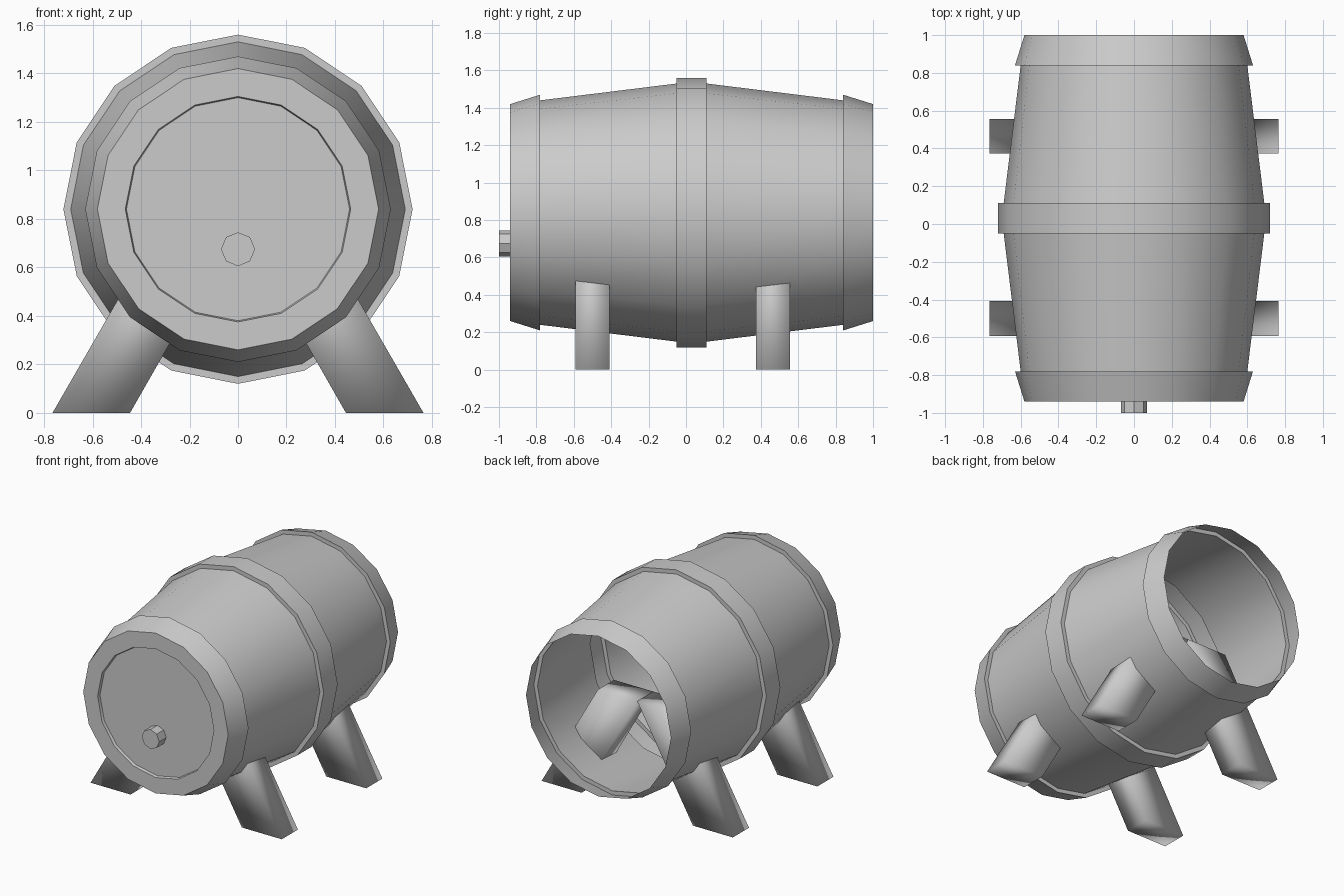
import bpy, math

if "Cube" in bpy.data.objects:
    bpy.data.objects.remove(bpy.data.objects["Cube"])

AXIS_Z = 0.84


def make_object(name, verts, faces):
    mesh = bpy.data.meshes.new(name)
    mesh.from_pydata(verts, [], faces)
    obj = bpy.data.objects.new(name, mesh)
    bpy.context.collection.objects.link(obj)
    bpy.ops.object.select_all(action='DESELECT')
    obj.select_set(True)
    bpy.context.view_layer.objects.active = obj
    return obj


def lathe(name, profile, sides, z, cap_first=True):
    """Revolve (y, radius) points around a line parallel to y, front to back."""
    verts, faces = [], []
    for y, r in profile:
        for i in range(sides):
            a = 2 * math.pi * i / sides
            verts.append((r * math.cos(a), y, z + r * math.sin(a)))
    for k in range(len(profile) - 1):
        for i in range(sides):
            j = (i + 1) % sides
            a, b = k * sides, (k + 1) * sides
            faces.append((a + i, b + i, b + j, a + j))
    if cap_first:
        faces.append(tuple(range(sides)))
    obj = make_object(name, verts, faces)
    bpy.ops.object.shade_smooth_by_angle(angle=math.radians(30))
    return obj


# Barrel shell: recessed front head, three raised hoops, open back
lathe("barrel", [
    (-0.92, 0.46), (-0.94, 0.465), (-0.94, 0.58),
    (-0.78, 0.63), (-0.78, 0.60),
    (-0.05, 0.69), (-0.05, 0.72),
    (0.11, 0.72), (0.11, 0.69),
    (0.84, 0.60), (0.84, 0.63),
    (1.0, 0.58),
], 16, AXIS_Z)

# Tap on the front head
lathe("tap", [(-1.0, 0.07), (-0.91, 0.07)], 8, 0.675)


# Slanted legs with level ends, meeting inside the barrel
def leg(name, side, y):
    top, h = 0.78, 0.092
    section = [(0.445, 0), (0.765, 0), (0.315, top), (0.0, top)]
    verts = [(side * x, y + dy, z) for dy in (-h, h) for x, z in section]
    faces = [(0, 1, 2, 3), (7, 6, 5, 4), (0, 4, 5, 1),
             (1, 5, 6, 2), (2, 6, 7, 3), (3, 7, 4, 0)]
    if side < 0:
        faces = [f[::-1] for f in faces]
    make_object(name, verts, faces)
    bpy.ops.object.shade_smooth()


for end, y in (("front", -0.5), ("back", 0.465)):
    for label, side in (("left", -1), ("right", 1)):
        leg(f"{end}_{label}_leg", side, y)
